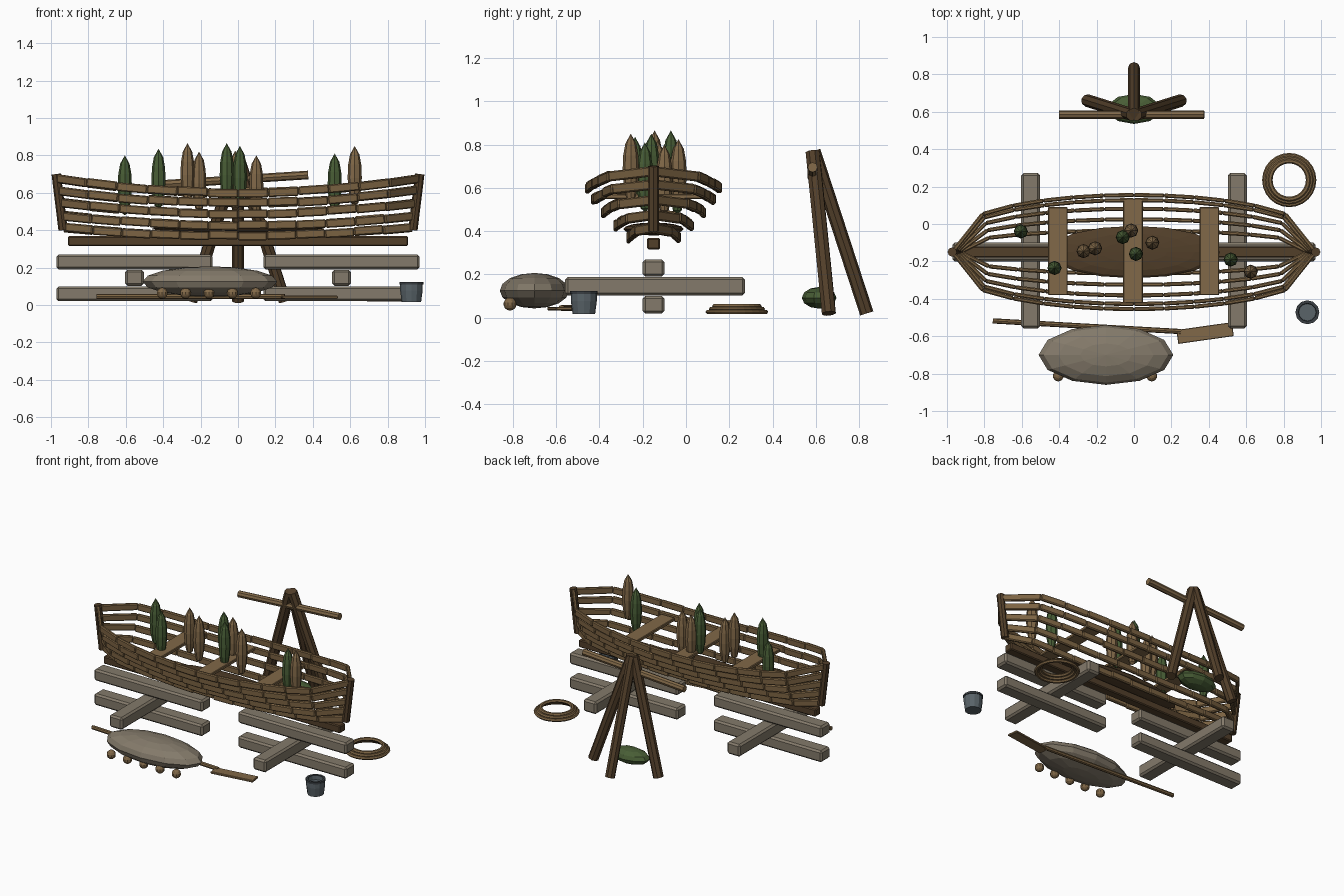
import bpy, bmesh, math, random
from mathutils import Vector, Matrix

random.seed(4)
cube = bpy.data.objects.get("Cube")
if cube:
    bpy.data.objects.remove(cube, do_unlink=True)


def material(name, rgb):
    m = bpy.data.materials.new(name)
    m.use_nodes = True
    m.diffuse_color = (*rgb, 1)
    node = next(n for n in m.node_tree.nodes if n.type == "BSDF_PRINCIPLED")
    node.inputs["Base Color"].default_value = (*rgb, 1)
    return m


PLANK = material("plank brown", (0.2, 0.125, 0.055))
TAN = material("tan wood", (0.22, 0.14, 0.065))
DARK = material("dark timber", (0.085, 0.05, 0.023))
GREY = material("weathered grey", (0.23, 0.195, 0.145))
GREEN = material("leaf green", (0.065, 0.11, 0.036))
SLATE = material("slate metal", (0.1, 0.125, 0.14))
IRON = material("dark iron", (0.04, 0.048, 0.055))


def finish(name, bm, mat, bevel=0, smooth=False):
    bmesh.ops.recalc_face_normals(bm, faces=bm.faces)
    mesh = bpy.data.meshes.new(name)
    bm.to_mesh(mesh)
    bm.free()
    mesh.materials.append(mat)
    ob = bpy.data.objects.new(name, mesh)
    bpy.context.collection.objects.link(ob)
    if bevel:
        mod = ob.modifiers.new("bevel", "BEVEL")
        mod.width = bevel
        mod.segments = 1
    if smooth:
        mesh.shade_smooth()
    return ob


def add_box(bm, centre, size, rot=None):
    m = Matrix.Translation(centre)
    if rot:
        m = m @ rot.to_matrix().to_4x4()
    bmesh.ops.create_cube(bm, size=1, matrix=m @ Matrix.Diagonal((*size, 1)))


def box(name, centre, size, mat, bevel=0.0, turn=0.0):
    bm = bmesh.new()
    add_box(bm, centre, size, Matrix.Rotation(turn, 3, "Z").to_quaternion())
    return finish(name, bm, mat, bevel)


def add_beam(bm, a, b, thick, tall):
    # Box running from a to b, with its height kept upright
    a, b = Vector(a), Vector(b)
    d = b - a
    side = Vector((0, 0, 1)).cross(d).normalized()
    rot = Matrix((d.normalized(), side, d.normalized().cross(side))).transposed()
    add_box(bm, (a + b) / 2, (d.length, thick, tall), rot.to_quaternion())


def rod(name, a, b, radius, mat, sides=8):
    a, b = Vector(a), Vector(b)
    bm = bmesh.new()
    m = Matrix.Translation((a + b) / 2) @ (b - a).to_track_quat("Z", "Y").to_matrix().to_4x4()
    bmesh.ops.create_cone(bm, cap_ends=True, segments=sides, radius1=radius,
                          radius2=radius, depth=(b - a).length, matrix=m)
    return finish(name, bm, mat)


def ellipsoid(name, centre, radii, mat, u=12, v=8):
    bm = bmesh.new()
    m = Matrix.Translation(centre) @ Matrix.Diagonal((*radii, 1))
    bmesh.ops.create_uvsphere(bm, u_segments=u, v_segments=v, radius=1, matrix=m)
    return finish(name, bm, mat)


def lathe(name, centre, profile, mat, sides):
    bm = bmesh.new()
    verts = [bm.verts.new((r, 0, z)) for r, z in profile]
    edges = [bm.edges.new(p) for p in zip(verts, verts[1:])]
    bmesh.ops.spin(bm, geom=verts + edges, axis=(0, 0, 1), cent=(0, 0, 0),
                   angle=math.tau, steps=sides, use_merge=True)
    bmesh.ops.remove_doubles(bm, verts=bm.verts, dist=0.0005)
    bmesh.ops.translate(bm, verts=bm.verts, vec=centre)
    return finish(name, bm, mat)


MID = -0.15  # centre line of the boat

# Hull strakes: half width, height amidships, rise at the ends, half length
rows = [(0.305, 0.6, 0.078, 0.97), (0.278, 0.545, 0.068, 0.96), (0.232, 0.487, 0.06, 0.95),
        (0.175, 0.425, 0.053, 0.94), (0.115, 0.37, 0.045, 0.93)]
for side, label in ((1, "back"), (-1, "front")):
    for n, (width, z, rise, half) in enumerate(rows):
        pts = []
        for i in range(13):
            t = i / 6 - 1
            w = width * max(math.cos(t * math.pi / 2), 0) ** 0.3
            pts.append(Vector((t * half, MID + side * w, z + rise * t * t)))
        bm = bmesh.new()
        for a, b in zip(pts, pts[1:]):
            jitter = Vector((0, 0, random.uniform(-0.004, 0.004)))
            add_beam(bm, a + jitter, b + jitter, 0.022, 0.046)
        finish(f"{label}_strake_{n + 1}", bm, PLANK, 0.006)

# Stem posts, keel and floor
for s, label in ((1, "left"), (-1, "right")):
    rod(f"{label}_stem_post", (s * 0.935, MID, 0.4), (s * 0.972, MID, 0.7), 0.025, DARK)
box("keel", (0, MID, 0.342), (1.82, 0.06, 0.052), DARK, 0.006)
ellipsoid("hull_floor", (0, MID, 0.41), (0.46, 0.14, 0.03), DARK, 16, 8)

# Thwarts
for x, length in ((-0.407, 0.47), (-0.005, 0.56), (0.403, 0.47)):
    box("thwart", (x, MID + 0.005, 0.56), (0.105, length, 0.022), TAN, 0.004)

# Grey cradle beams
for s, label in ((1, "left"), (-1, "right")):
    for z, level in ((0.06, "lower"), (0.23, "upper")):
        box(f"{label}_{level}_beam", (s * 0.553, MID, z), (0.835, 0.1, 0.08), GREY, 0.012)
    box(f"{label}_cross_beam", (s * 0.553, -0.143, 0.145), (0.1, 0.83, 0.085), GREY, 0.012)

# Standing pods: x, y, tip height
pod_shape = [(0, -0.32), (0.02, -0.305), (0.033, -0.24), (0.038, -0.17),
             (0.035, -0.1), (0.025, -0.045), (0, 0)]
green_pods = [(-0.605, -0.04, 0.8), (-0.425, -0.235, 0.835), (-0.06, -0.07, 0.865),
              (0.01, -0.16, 0.85), (0.517, -0.19, 0.81)]
brown_pods = [(-0.27, -0.145, 0.865), (-0.208, -0.13, 0.82), (-0.015, -0.035, 0.825),
              (0.098, -0.1, 0.8), (0.624, -0.255, 0.85)]
for spots, mat, label in ((green_pods, GREEN, "green_pod"), (brown_pods, TAN, "brown_pod")):
    for spot in spots:
        lathe(label, spot, pod_shape, mat, 8)

# Tripod with its crossbar and green bundle
top = (0, 0.59, 0.77)
rod("tripod_rear_leg", top, (0, 0.835, 0.02), 0.032, DARK)
for s, label in ((1, "left"), (-1, "right")):
    rod(f"tripod_{label}_leg", (s * 0.01, 0.585, 0.765), (s * 0.25, 0.66, 0.02), 0.034, DARK)
rod("tripod_crossbar", (-0.4, 0.585, 0.645), (0.375, 0.585, 0.695), 0.023, TAN)
ellipsoid("green_bundle", (0, 0.615, 0.092), (0.145, 0.08, 0.05), GREEN, 10, 6)

# Grey bundle with small floats along its front
ellipsoid("grey_bundle", (-0.15, -0.7, 0.125), (0.36, 0.16, 0.082), GREY, 12, 8)
for i in range(5):
    ellipsoid("float_ball", (-0.405 + i * 0.125, -0.813, 0.063), (0.03, 0.03, 0.03), TAN, 10, 7)

# Paddle
rod("paddle_shaft", (-0.755, -0.518, 0.045), (0.25, -0.575, 0.045), 0.014, PLANK)
box("paddle_blade", (0.38, -0.583, 0.042), (0.3, 0.075, 0.015), TAN, 0.003, 0.14)

# Rope coil: stacked rings
for r, z in ((0.132, 0.027), (0.117, 0.04), (0.102, 0.053)):
    ring = [(r + 0.013 * math.cos(a * math.tau / 6), 0.011 * math.sin(a * math.tau / 6))
            for a in range(7)]
    lathe("rope_ring", (0.83, 0.235, z), ring, PLANK, 24)

# Bucket and rim
lathe("bucket", (0.927, -0.472, 0.017),
      [(0, 0), (0.052, 0), (0.06, 0.06), (0.06, 0.1), (0.048, 0.1), (0.046, 0.075), (0, 0.075)],
      SLATE, 12)
lathe("bucket_rim", (0.927, -0.472, 0.117),
      [(0.048, -0.008), (0.064, -0.008), (0.064, 0.006), (0.048, 0.006), (0.048, -0.008)], IRON, 12)
